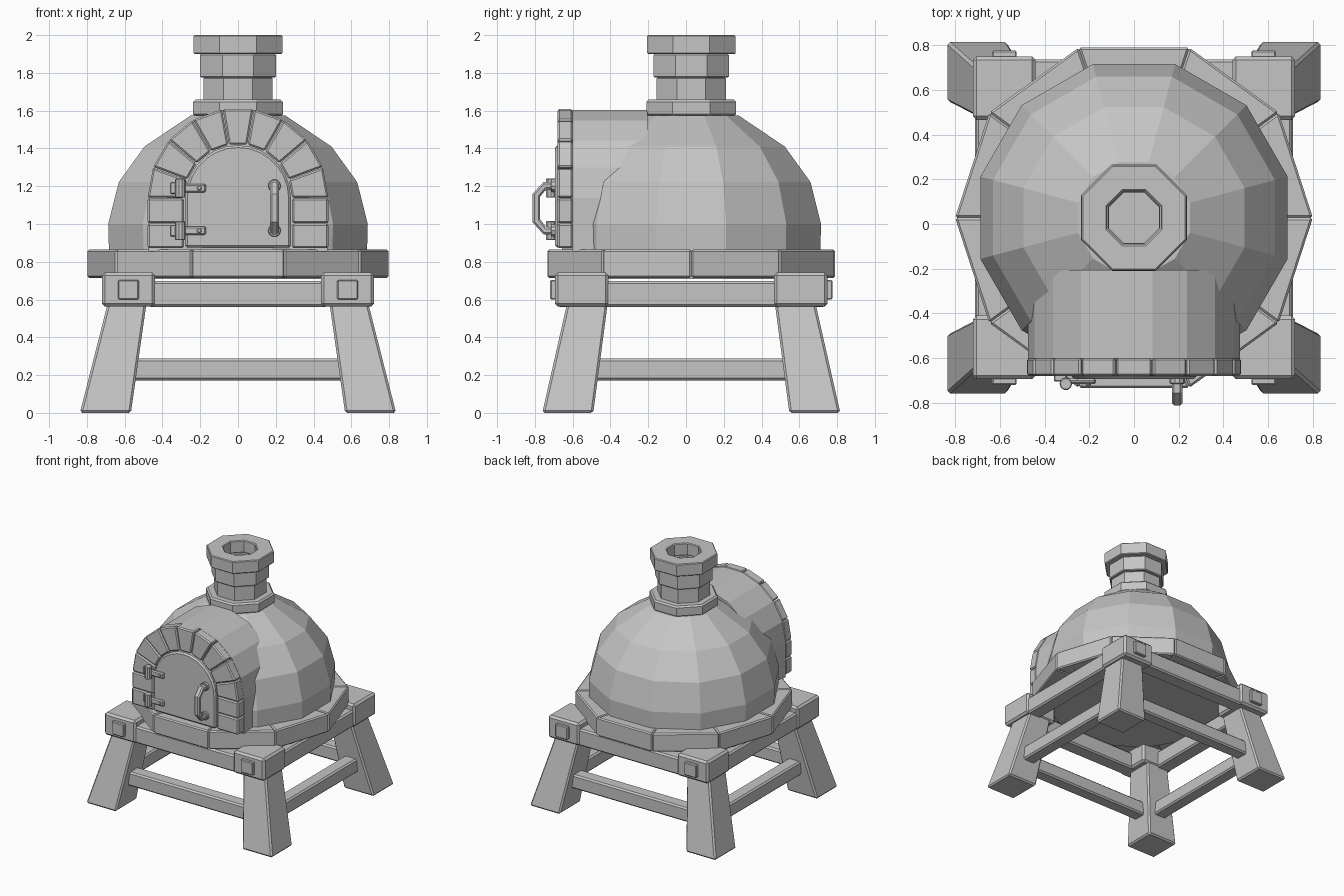
import bpy, bmesh
from math import sin, cos, pi, radians
from mathutils import Vector

cube = bpy.data.objects.get("Cube")
if cube:
    bpy.data.objects.remove(cube)

clay = bpy.data.materials.new("plain_grey")
clay.use_nodes = True
GREY = (0.56, 0.56, 0.56, 1)
clay.diffuse_color = GREY
clay.node_tree.nodes["Principled BSDF"].inputs["Base Color"].default_value = GREY
CY = 0.028  # depth centre of the dome and the stand


def finish(obj, bevel):
    obj.data.materials.append(clay)
    if bevel:
        mod = obj.modifiers.new("Bevel", 'BEVEL')
        mod.width = bevel
        mod.segments = 1
        mod.limit_method = 'ANGLE'
        mod.angle_limit = radians(50)
    return obj


def loft(name, rings, bevel=0.0, closed=False):
    """Skin equal rings of points; cap the ends, or join last to first."""
    bm = bmesh.new()
    rows = [[bm.verts.new(p) for p in ring] for ring in rings]
    n = len(rows[0])
    pairs = list(zip(rows, rows[1:])) + ([(rows[-1], rows[0])] if closed else [])
    for low, high in pairs:
        for i in range(n):
            j = (i + 1) % n
            bm.faces.new((low[i], low[j], high[j], high[i]))
    if not closed:
        bm.faces.new(rows[0])
        bm.faces.new(rows[-1])
    bmesh.ops.recalc_face_normals(bm, faces=bm.faces)
    mesh = bpy.data.meshes.new(name)
    bm.to_mesh(mesh)
    bm.free()
    obj = bpy.data.objects.new(name, mesh)
    bpy.context.collection.objects.link(obj)
    return finish(obj, bevel)


def rect(x, y, z, w, d):
    return [(x + i * w / 2, y + j * d / 2, z) for i, j in ((-1, -1), (1, -1), (1, 1), (-1, 1))]


def box(name, x, y, z, w, d, h, bevel=0.012):
    return loft(name, [rect(x, y, z - h / 2, w, d), rect(x, y, z + h / 2, w, d)], bevel)


def ngon(sides, flat, z):
    """Polygon around the dome axis, with flats facing the axes."""
    r = flat / cos(pi / sides)
    angles = [2 * pi * (i + 0.5) / sides for i in range(sides)]
    return [(r * cos(a), CY + r * sin(a), z) for a in angles]


def front_slab(name, outline, y0, y1, bevel=0.0):
    return loft(name, [[(x, y, z) for x, z in outline] for y in (y0, y1)], bevel)


def arch(radius, base, spring, steps):
    arc = [(radius * cos(pi * i / steps), spring + radius * sin(pi * i / steps))
           for i in range(steps + 1)]
    return [(radius, base)] + arc + [(-radius, base)]


# Stand: splayed legs, corner blocks and square pegs
for sx, side in ((-1, "right"), (1, "left")):
    for sy, end in ((-1, "front"), (1, "back")):
        tag = f"{end}_{side}"
        loft("leg_" + tag, [rect(sx * 0.702, CY + sy * 0.654, 0, 0.27, 0.27),
                            rect(sx * 0.587, CY + sy * 0.55, 0.58, 0.205, 0.215)], 0.012)
        box("corner_block_" + tag, sx * 0.58, CY + sy * 0.58, 0.653, 0.28, 0.284, 0.182, 0.016)
        box("peg_" + tag, sx * 0.58, CY + sy * 0.722, 0.652, 0.11, 0.05, 0.105, 0.006)

# Stand: upper beams and lower stretchers
for s, end, side in ((-1, "front", "right"), (1, "back", "left")):
    box("upper_beam_" + end, 0, CY + s * 0.645, 0.629, 0.95, 0.125, 0.137)
    box("upper_beam_" + side, s * 0.645, CY, 0.629, 0.125, 0.95, 0.137)
    box("stretcher_" + end, 0, CY + s * 0.61, 0.23, 1.2, 0.11, 0.115)
    box("stretcher_" + side, s * 0.655, CY, 0.23, 0.11, 1.12, 0.115)

# Ten wedge stones forming the hearth slab, with a solid floor inside
for i in range(10):
    a, b = 2 * pi * i / 10, 2 * pi * (i + 1) / 10
    outline = [(r * cos(t), CY + r * sin(t)) for r, t in ((0.8, a), (0.8, b), (0.03, b), (0.03, a))]
    loft(f"hearth_stone_{i + 1}", [[(x, y, z) for x, y in outline] for z in (0.715, 0.865)], 0.018)
loft("hearth_floor", [ngon(12, 0.66, z) for z in (0.708, 0.855)])

# Dome and stacked chimney
DOME = ((0.683, 0.85), (0.687, 1.0), (0.631, 1.222), (0.495, 1.41), (0.25, 1.575))
loft("dome", [ngon(12, r, z) for r, z in DOME])
loft("chimney_collar", [ngon(8, 0.238, z) for z in (1.57, 1.658)], 0.012)
for name, r, hole, z0, z1 in (("chimney_lower_ring", 0.183, 0.112, 1.65, 1.776),
                              ("chimney_upper_ring", 0.2, 0.115, 1.776, 1.9),
                              ("chimney_cap", 0.235, 0.12, 1.9, 2.0)):
    loft(name, [ngon(8, r, z0), ngon(8, r, z1), ngon(8, hole, z1), ngon(8, hole, z0)], 0.006, True)

# Entrance tunnel, arch bricks and door
SPRING, OUT, INN = 1.137, 0.478, 0.287
front_slab("entrance_tunnel", arch(OUT - 0.004, 0.855, SPRING, 9), -0.602, -0.205)
for i in range(9):
    a, b = radians(20 * i + 0.3), radians(20 * i + 19.7)
    front_slab(f"arch_brick_{i + 1}",
               [(r * cos(t), SPRING + r * sin(t)) for r, t in ((INN, a), (OUT, a), (OUT, b), (INN, b))],
               -0.68, -0.60, 0.009)
for s, side in ((-1, "right"), (1, "left")):
    for k, z in enumerate((0.937, 1.07)):
        box(f"side_brick_{side}_{k + 1}", s * (OUT + INN) / 2, -0.64, z, OUT - INN, 0.08, 0.13, 0.009)
front_slab("door", arch(0.28, 0.875, SPRING, 14), -0.693, -0.60, 0.012)


def rod(name, start, end, radius, sides=10):
    start, end = Vector(start), Vector(end)
    turn = (end - start).to_track_quat('Z', 'Y')
    ring = [turn @ Vector((radius * cos(2 * pi * i / sides), radius * sin(2 * pi * i / sides), 0))
            for i in range(sides)]
    return loft(name, [[p + v for v in ring] for p in (start, end)], 0.004)


# Door hinges
for tag, z in (("lower", 0.965), ("upper", 1.19)):
    rod(f"hinge_pin_{tag}", (-0.305, -0.715, z - 0.05), (-0.305, -0.715, z + 0.05), 0.028)
    box(f"hinge_wall_plate_{tag}", -0.33, -0.69, z, 0.055, 0.03, 0.06, 0.004)
    box(f"hinge_strap_{tag}", -0.235, -0.703, z, 0.13, 0.024, 0.046, 0.008)
    rod(f"hinge_screw_{tag}", (-0.205, -0.71, z), (-0.205, -0.723, z), 0.013, 8)

# Door handle: a bent flat-sided bar on two round mounts
OUTER = ((-0.69, 1.222), (-0.755, 1.222), (-0.812, 1.16), (-0.812, 1.01), (-0.755, 0.945), (-0.69, 0.945))
INNER = ((-0.69, 1.182), (-0.742, 1.182), (-0.772, 1.145), (-0.772, 1.025), (-0.742, 0.985), (-0.69, 0.985))
HX, HALF = 0.193, 0.023
loft("door_handle", [[(HX - HALF, *o), (HX + HALF, *o), (HX + HALF, *i), (HX - HALF, *i)]
                     for o, i in zip(OUTER, INNER)], 0.01)
for tag, z in (("lower", 0.965), ("upper", 1.202)):
    rod(f"handle_mount_{tag}", (HX, -0.68, z), (HX, -0.715, z), 0.034)
